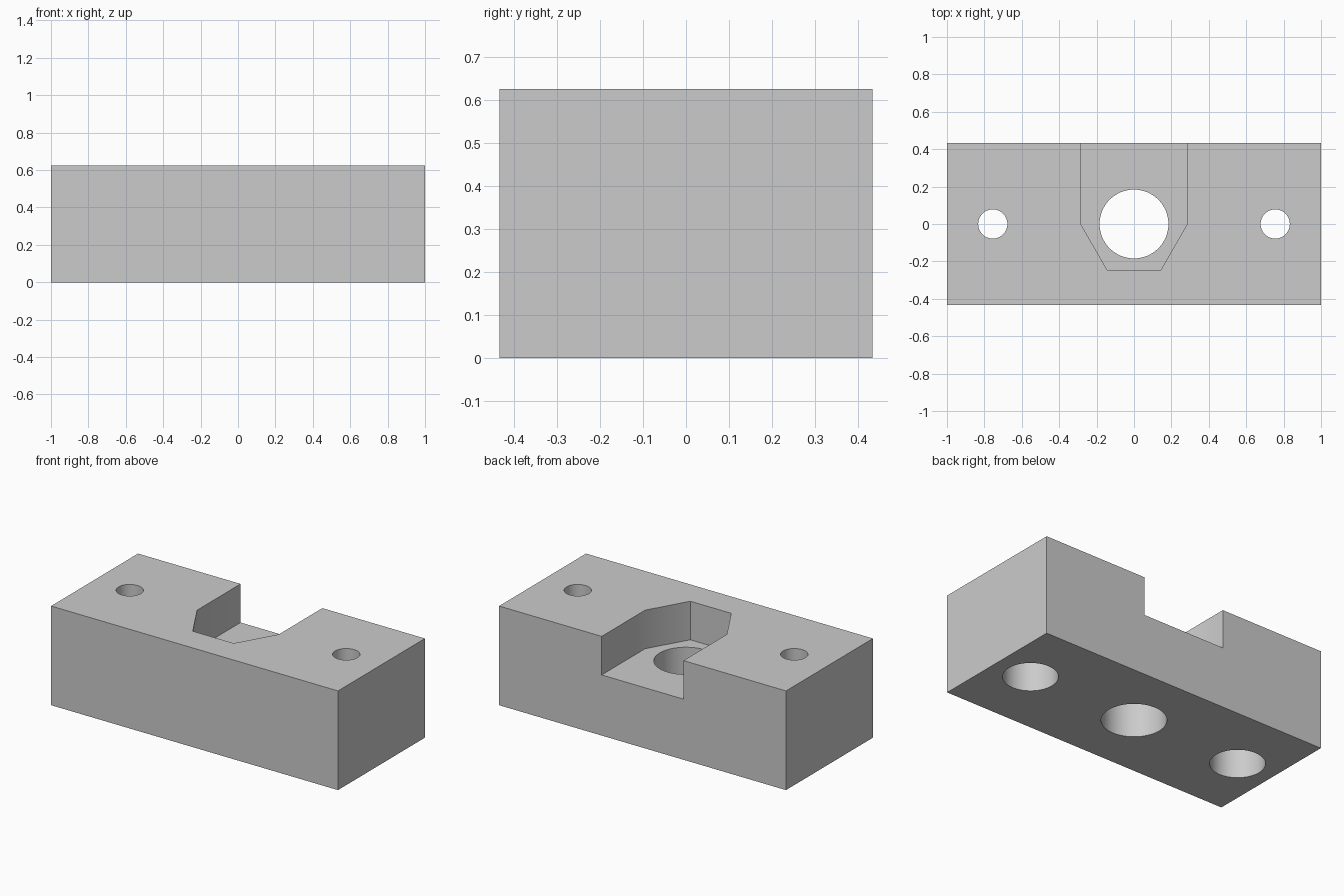
import bpy
import bmesh
import math

cube = bpy.data.objects.get("Cube")
if cube:
    bpy.data.objects.remove(cube, do_unlink=True)

LENGTH, DEPTH, HEIGHT = 2.0, 0.865, 0.625
FLOOR = 0.382          # floor of the nut slot
LEDGE = 0.38           # top of the screw head recesses
OVER = 0.1             # how far cutters reach past the block

# Single grey material
grey = bpy.data.materials.new("plain grey")
grey.use_nodes = True
color = (0.6, 0.6, 0.6, 1.0)
grey.diffuse_color = color
grey.node_tree.nodes["Principled BSDF"].inputs["Base Color"].default_value = color


def prism(name, outline, z0, z1):
    """Extrude an xy outline from z0 to z1."""
    bm = bmesh.new()
    face = bm.faces.new([bm.verts.new((x, y, z0)) for x, y in outline])
    ext = bmesh.ops.extrude_face_region(bm, geom=[face])["geom"]
    top = [v for v in ext if isinstance(v, bmesh.types.BMVert)]
    bmesh.ops.translate(bm, verts=top, vec=(0, 0, z1 - z0))
    bmesh.ops.recalc_face_normals(bm, faces=bm.faces)
    mesh = bpy.data.meshes.new(name)
    bm.to_mesh(mesh)
    bm.free()
    obj = bpy.data.objects.new(name, mesh)
    bpy.context.collection.objects.link(obj)
    return obj


def circle(cx, radius, sides=64):
    steps = [2 * math.pi * i / sides for i in range(sides)]
    return [(cx + radius * math.cos(a), radius * math.sin(a)) for a in steps]


# Solid block
hx, hy = LENGTH / 2, DEPTH / 2
block = prism("mounting_block", [(-hx, -hy), (hx, -hy), (hx, hy), (-hx, hy)], 0, HEIGHT)
block.data.materials.append(grey)

# Half-hexagon slot, open at the top and the back
r = 0.285
half = [(r, hy + OVER), (r, 0), (r / 2, -r * math.sin(math.pi / 3))]
slot = half + [(-x, y) for x, y in reversed(half)]
cutters = [prism("slot_cutter", slot, FLOOR, HEIGHT + OVER)]

# Central bore, plus screw holes with wider recesses from below
cutters.append(prism("bore_cutter", circle(0, 0.184), -OVER, HEIGHT + OVER))
for side, x in (("right", -0.755), ("left", 0.755)):
    cutters.append(prism(side + "_hole_cutter", circle(x, 0.078), -OVER, HEIGHT + OVER))
    cutters.append(prism(side + "_recess_cutter", circle(x, 0.156), -OVER, LEDGE))

# Cut the block, then drop the cutters
bpy.ops.object.select_all(action="DESELECT")
bpy.context.view_layer.objects.active = block
block.select_set(True)
for cutter in cutters:
    mod = block.modifiers.new(cutter.name, "BOOLEAN")
    mod.operation = "DIFFERENCE"
    mod.solver = "EXACT"
    mod.object = cutter
    cutter.hide_render = True
    bpy.ops.object.modifier_apply(modifier=mod.name)
    bpy.data.objects.remove(cutter, do_unlink=True)

# Smooth bores, sharp edges
bpy.ops.object.shade_smooth_by_angle(angle=math.radians(30))
